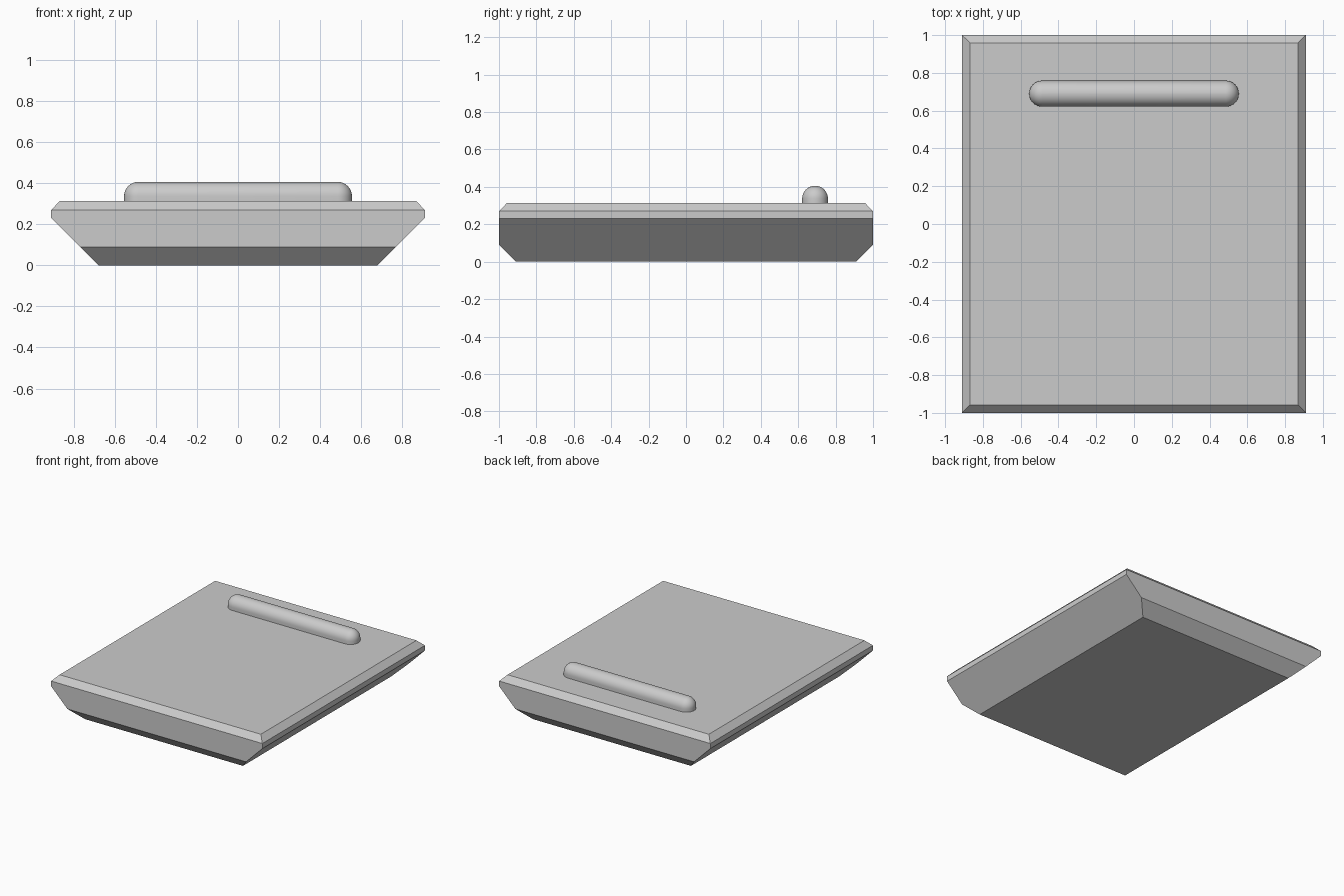
import bpy, bmesh
from math import sin, cos, pi, radians

default = bpy.data.objects.get("Cube")
if default:
    bpy.data.objects.remove(default, do_unlink=True)

GREY = (0.6, 0.6, 0.6, 1.0)
grey = bpy.data.materials.new("plain grey")
grey.use_nodes = True
grey.diffuse_color = GREY
grey.node_tree.nodes["Principled BSDF"].inputs["Base Color"].default_value = GREY


def loft(name, rings):
    """Join stacked closed outlines into one capped solid."""
    bm = bmesh.new()
    loops = [[bm.verts.new(p) for p in ring] for ring in rings]
    n = len(loops[0])
    for low, high in zip(loops, loops[1:]):
        for i in range(n):
            j = (i + 1) % n
            bm.faces.new((low[i], low[j], high[j], high[i]))
    bm.faces.new(loops[0][::-1])
    bm.faces.new(loops[-1])
    bmesh.ops.remove_doubles(bm, verts=bm.verts, dist=0.0005)
    bmesh.ops.recalc_face_normals(bm, faces=bm.faces)
    mesh = bpy.data.meshes.new(name)
    bm.to_mesh(mesh)
    bm.free()
    mesh.materials.append(grey)
    obj = bpy.data.objects.new(name, mesh)
    bpy.context.collection.objects.link(obj)
    return obj


def rectangle(hx, hy, z):
    return [(-hx, -hy, z), (hx, -hy, z), (hx, hy, z), (-hx, hy, z)]


def stadium(half, r, y, z, steps=16):
    """Long outline with round ends, running along x."""
    pts = []
    for side, start in ((1, -pi / 2), (-1, pi / 2)):
        for k in range(steps + 1):
            a = start + pi * k / steps
            pts.append((side * half + r * cos(a), y + r * sin(a), z))
    return pts


# Slab: sloped sides, chamfered bottom ends and a bevelled top rim
SLAB = [(0.68, 0.91, 0), (0.77, 1, 0.09), (0.91, 1, 0.23),
        (0.91, 1, 0.27), (0.867, 0.957, 0.314)]
loft("slab_body", [rectangle(*level) for level in SLAB])

# Grip bar: short upright skirt below a round-ended dome
R, HALF, Y, SPRING, DOME = 0.069, 0.486, 0.69, 0.337, 10
rings = [stadium(HALF, R, Y, 0.313)]
for k in range(DOME + 1):
    t = pi / 2 * min(k / DOME, 0.995)
    rings.append(stadium(HALF, R * cos(t), Y, SPRING + R * sin(t)))
bar = loft("grip_bar", rings)

bpy.ops.object.select_all(action="DESELECT")
bar.select_set(True)
bpy.context.view_layer.objects.active = bar
bpy.ops.object.shade_smooth_by_angle(angle=radians(40))
